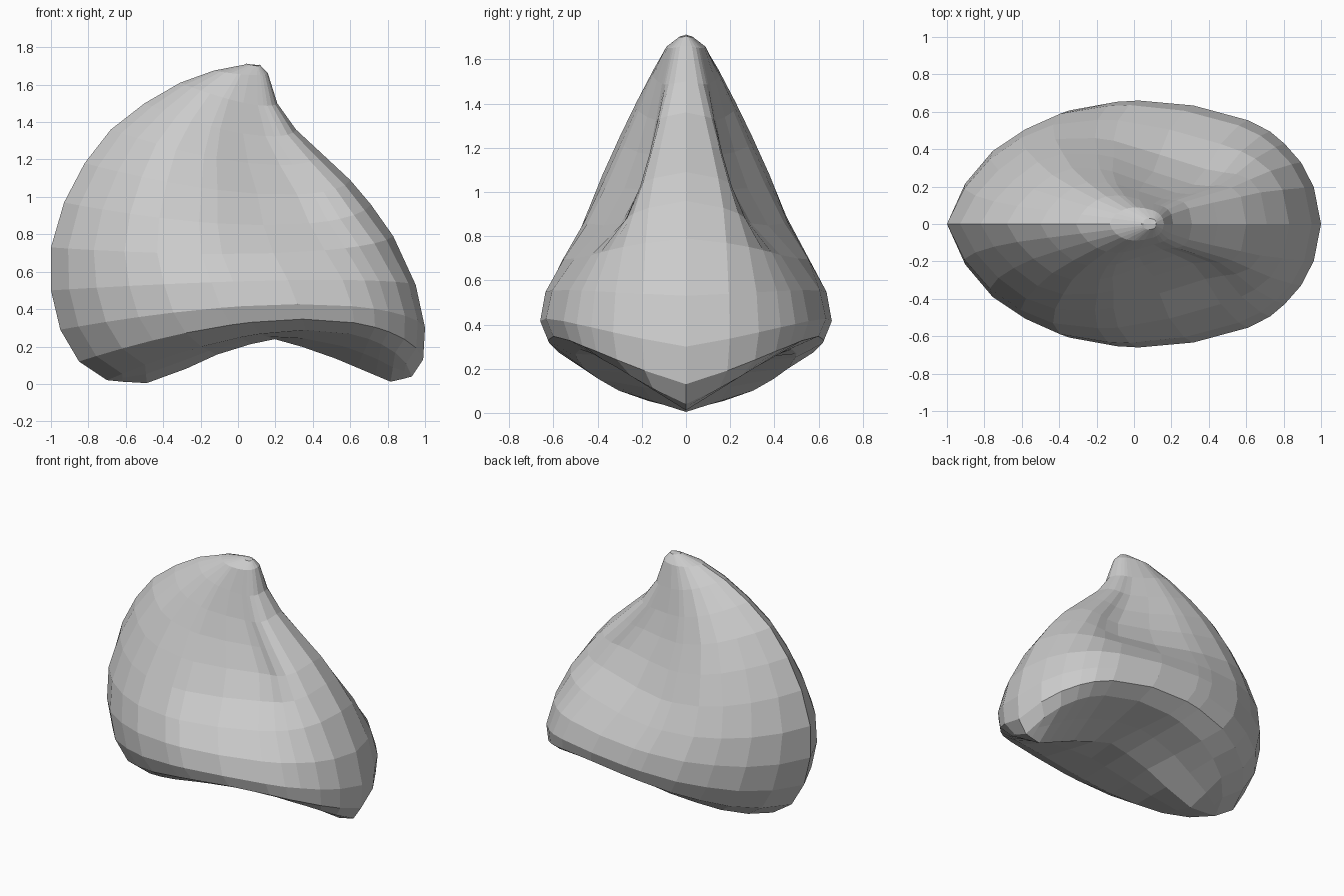
import bpy, bmesh

if "Cube" in bpy.data.objects:
    bpy.data.objects.remove(bpy.data.objects["Cube"])

# Silhouette profiles from rim to tip: left edge (x,z), right edge (x,z), flank (y,z)
LEFT = [(-.70, .02), (-.85, .12), (-.95, .29), (-1, .5), (-1, .73), (-.93, .97),
        (-.82, 1.18), (-.68, 1.36), (-.5, 1.5), (-.31, 1.61), (-.13, 1.675), (.04, 1.708)]
RIGHT = [(.93, .04), (.99, .13), (1, .3), (.95, .53), (.83, .79), (.71, .96),
         (.6, 1.09), (.45, 1.23), (.31, 1.36), (.21, 1.5), (.16, 1.66), (.12, 1.703)]
FLANK = [(.5, .285), (.625, .345), (.66, .425), (.64, .55), (.575, .69), (.49, .85),
         (.405, 1.03), (.32, 1.2), (.24, 1.36), (.16, 1.52), (.09, 1.655), (.03, 1.702)]
# Plan outline from right ridge to left crease: position, plain width, pinched width
PLAN = [0, .02, .055, .1, .14, .2, .35, .5, .56, .69, .785, .875, .95, 1]
PLAIN = [0, .3, .5, .65, .75, .84, .96, 1, .99, .92, .79, .61, .34, 0]
PINCHED = [0, .36, .48, .51, .5, .52, .69, .88, .92, .93, .82, .58, .3, 0]
# How strongly each ring is pinched beside the right ridge
PINCH = [0, 0, 0, .05, .3, .75, 1, 1, .85, .5, .1, 0]
# Keel line along the underside (x,z)
KEEL = [(-.70, .02), (-.5, 0), (-.28, .08), (-.04, .19), (.2, .24),
        (.44, .17), (.63, .09), (.82, .01), (.93, .04)]
N = len(PLAN) - 1


def keel_z(x):
    for (x0, z0), (x1, z1) in zip(KEEL, KEEL[1:]):
        if x <= x1 + 1e-6:
            return z0 + (z1 - z0) * (x - x0) / (x1 - x0)
    return KEEL[-1][1]


def half_ring(i):
    (lx, lz), (rx, rz), (fy, fz) = LEFT[i], RIGHT[i], FLANK[i]
    pts = []
    for t, plain, pinched in zip(PLAN, PLAIN, PINCHED):
        y = fy * (plain + (pinched - plain) * PINCH[i])
        u = t ** .66                      # rows arch highest right of centre
        arch = 4 * u * (1 - u)
        z = rz + (lz - rz) * t + (fz - (lz + rz) / 2) * arch
        pts.append((rx + (lx - rx) * t, y, z))
    return pts


# Rings: keel, underside middle, then rim to tip
rings = [half_ring(i) for i in range(len(LEFT))]
rim = rings[0]
keel_t = [.0, .03, .07, .12, .18, .25, .36, .45, .53, .64, .74, .87, .95, 1]
keel = [(.93 - 1.63 * t, 0, keel_z(.93 - 1.63 * t)) for t in keel_t]
middle = [((a[0] + b[0]) / 2, a[1] / 2, (a[2] + b[2]) / 2) for a, b in zip(rim, keel)]
tip = [(x, 0, z + .005 * (0 < k < N)) for k, (x, y, z) in enumerate(rings[-1])]
rings = [keel, middle] + rings + [tip]

# Build both mirrored halves and weld the centre line
bm = bmesh.new()
for side in (1, -1):
    grid = [[bm.verts.new((x, side * y, z)) for x, y, z in r] for r in rings]
    for a, b in zip(grid, grid[1:]):
        for k in range(N):
            q = [a[k], a[k + 1], b[k + 1], b[k]]
            bm.faces.new(q if side == 1 else q[::-1])
bmesh.ops.remove_doubles(bm, verts=bm.verts, dist=.0005)
bmesh.ops.recalc_face_normals(bm, faces=bm.faces)
mesh = bpy.data.meshes.new("shell_body")
bm.to_mesh(mesh)
bm.free()
bpy.context.collection.objects.link(bpy.data.objects.new("shell_body", mesh))
